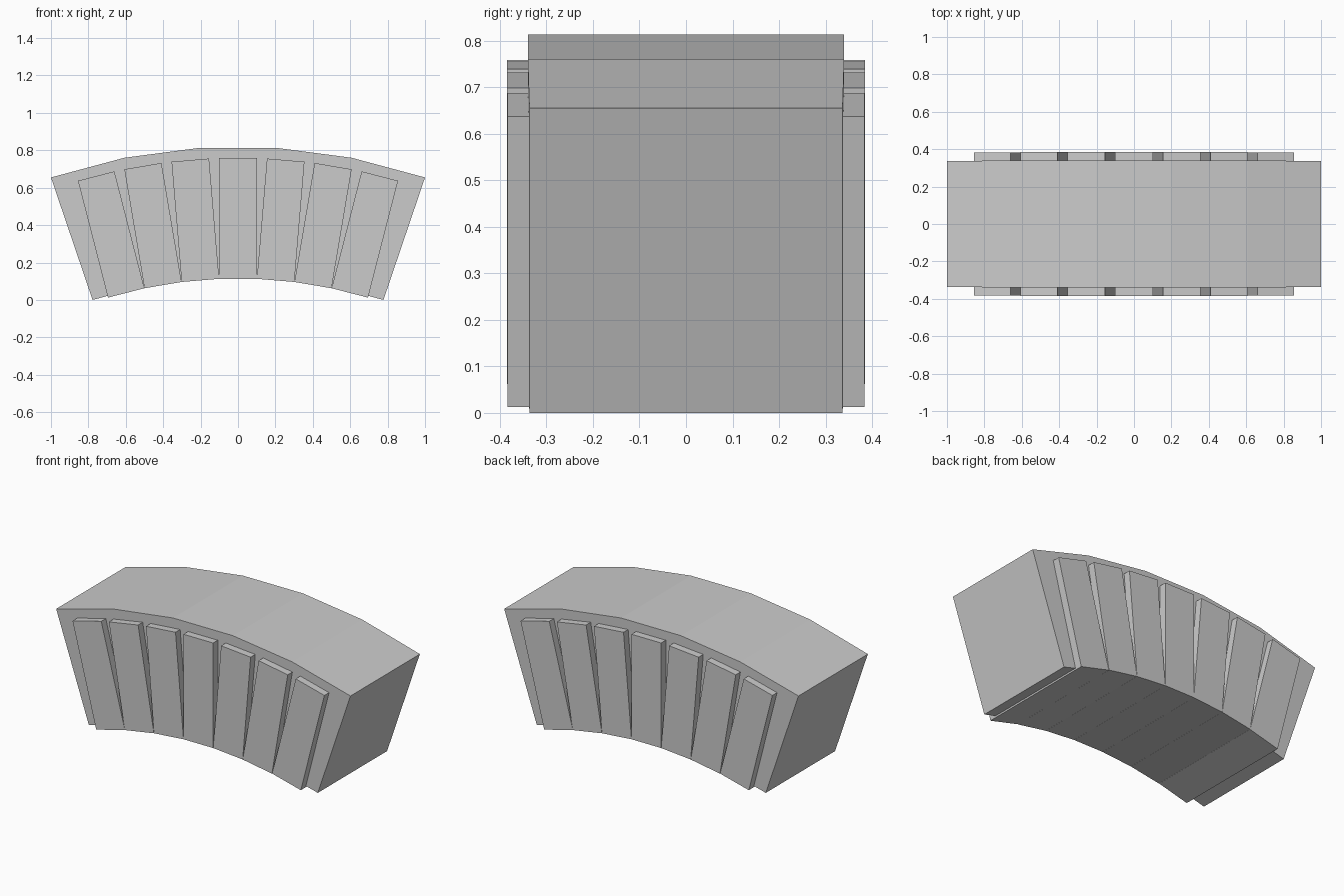
import bpy, bmesh
from math import sin, cos, radians

if "Cube" in bpy.data.objects:
    bpy.data.objects.remove(bpy.data.objects["Cube"])

CZ = -2.291                      # height of the arc centre
R_OUT, R_IN = 3.111, 2.4195      # body radii


def make_object(name, bm):
    bmesh.ops.recalc_face_normals(bm, faces=bm.faces)
    mesh = bpy.data.meshes.new(name)
    bm.to_mesh(mesh)
    bm.free()
    obj = bpy.data.objects.new(name, mesh)
    bpy.context.collection.objects.link(obj)
    return obj


# Curved body: five flat segments, very slightly narrower at the ends
bm = bmesh.new()
rings = []
for i in range(6):
    a = radians(-18.75 + 7.5 * i)
    hy = 0.3365 if i in (0, 5) else 0.34
    rings.append([bm.verts.new((r * sin(a), y, CZ + r * cos(a)))
                  for r, y in ((R_IN, -hy), (R_OUT, -hy), (R_OUT, hy), (R_IN, hy))])
for p, q in zip(rings, rings[1:]):
    for k in range(4):
        n = (k + 1) % 4
        bm.faces.new((p[k], p[n], q[n], q[k]))
bm.faces.new(rings[0])
bm.faces.new(rings[-1])
make_object("arch_body", bm)

# Seven rectangular ribs running right through the body along the arc
R_LOW, R_HIGH, WIDTH = 2.404, 3.049, 0.201
for i in range(-3, 4):
    bm = bmesh.new()
    bmesh.ops.create_cube(bm, size=1)
    hy = 0.3835 if abs(i) == 3 else 0.385
    bmesh.ops.scale(bm, vec=(WIDTH, 2 * hy, R_HIGH - R_LOW), verts=bm.verts)
    rib = make_object(f"rib_{i + 4}", bm)
    a = radians(4.8 * i)
    r = (R_LOW + R_HIGH) / 2
    rib.location = (r * sin(a), 0, CZ + r * cos(a))
    rib.rotation_euler = (0, a, 0)
